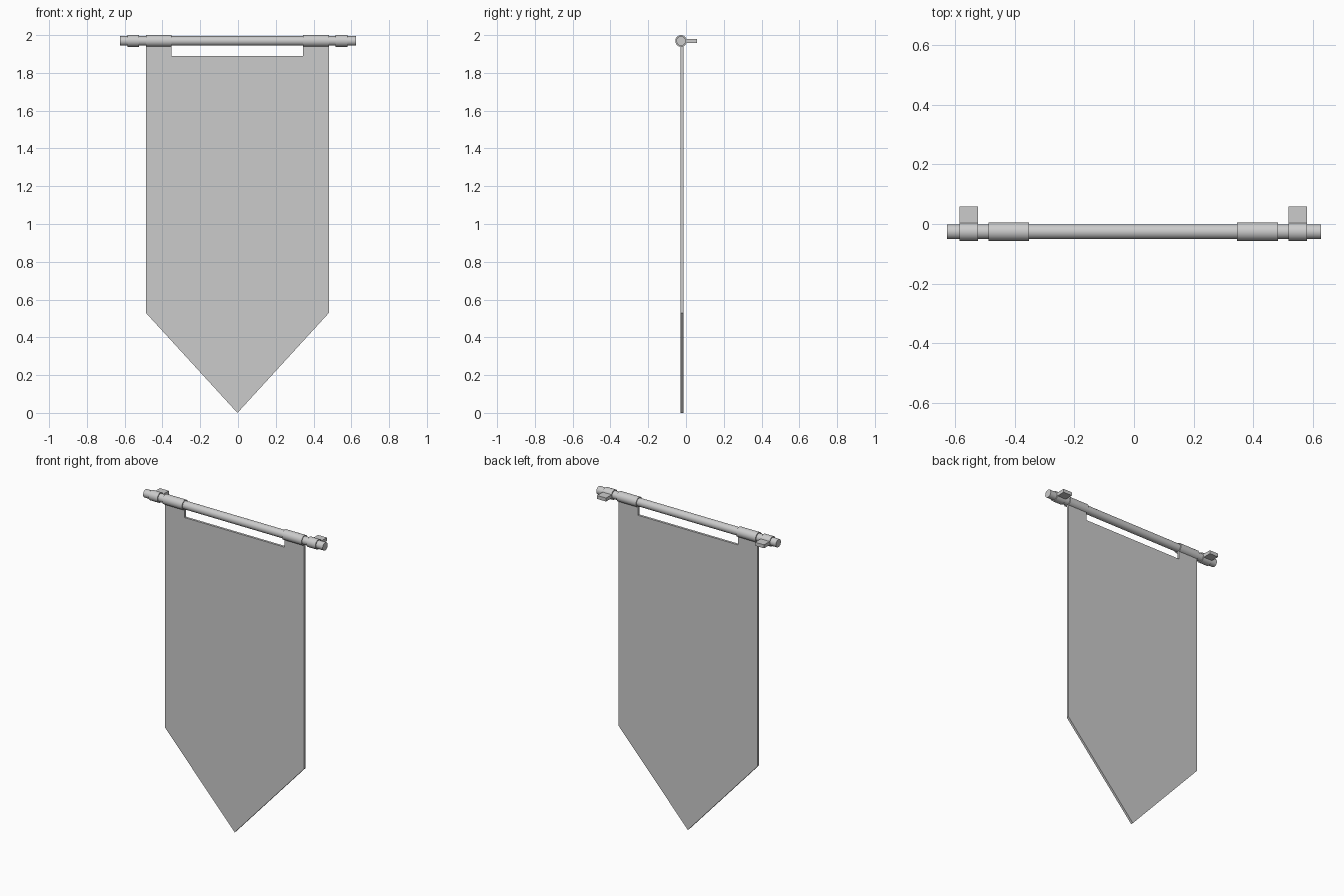
import bpy, bmesh, math

if "Cube" in bpy.data.objects:
    bpy.data.objects.remove(bpy.data.objects["Cube"])

ROD_Y, ROD_Z = -0.026, 1.969
SHIFT = -0.003  # cloth and clips hang slightly off the rod's centre


def add_object(name, bm):
    bmesh.ops.recalc_face_normals(bm, faces=bm.faces[:])
    mesh = bpy.data.meshes.new(name)
    bm.to_mesh(mesh)
    bm.free()
    ob = bpy.data.objects.new(name, mesh)
    bpy.context.collection.objects.link(ob)
    return ob


def cylinder_x(name, x0, x1, radius, sides=24):
    bpy.ops.mesh.primitive_cylinder_add(
        vertices=sides, radius=radius, depth=x1 - x0,
        location=((x0 + x1) / 2, ROD_Y, ROD_Z), rotation=(0, math.pi / 2, 0))
    ob = bpy.context.object
    ob.name = name
    bpy.ops.object.shade_smooth_by_angle(angle=math.radians(35))
    return ob


def box(name, lo, hi):
    bm = bmesh.new()
    bmesh.ops.create_cube(bm, size=1)
    for v in bm.verts:
        v.co = [(a + b) / 2 + c * (b - a) for a, b, c in zip(lo, hi, v.co)]
    return add_object(name, bm)


# Horizontal rod
cylinder_x("rod", -0.626, 0.626, 0.025)

# Cloth sleeves around the rod, and wall clips with a tab to the back
for side, s in (("left", -1), ("right", 1)):
    a, b = sorted((s * 0.348, s * 0.485))
    cylinder_x("sleeve_" + side, a + SHIFT, b + SHIFT, 0.031)
    a, b = sorted((s * 0.52, s * 0.582))
    cylinder_x("clip_ring_" + side, a + SHIFT, b + SHIFT, 0.031)
    box("clip_tab_" + side, (a + SHIFT, -0.005, ROD_Z - 0.011),
        (b + SHIFT, 0.058, ROD_Z + 0.011))

# Pointed cloth with a slot cut below the rod
half = [(0.348, 1.89), (0.348, 1.95), (0.485, 1.95), (0.485, 0.53)]
outline = half + [(0, 0)] + [(-x, z) for x, z in reversed(half)]
bm = bmesh.new()
face = bm.faces.new([bm.verts.new((x + SHIFT, -0.029, z)) for x, z in outline])
ext = bmesh.ops.extrude_face_region(bm, geom=[face])
bmesh.ops.translate(bm, vec=(0, 0.015, 0),
                    verts=[g for g in ext["geom"] if isinstance(g, bmesh.types.BMVert)])
# Close the back if the extrusion removed it
bmesh.ops.holes_fill(bm, edges=bm.edges[:], sides=0)
add_object("banner_cloth", bm)
